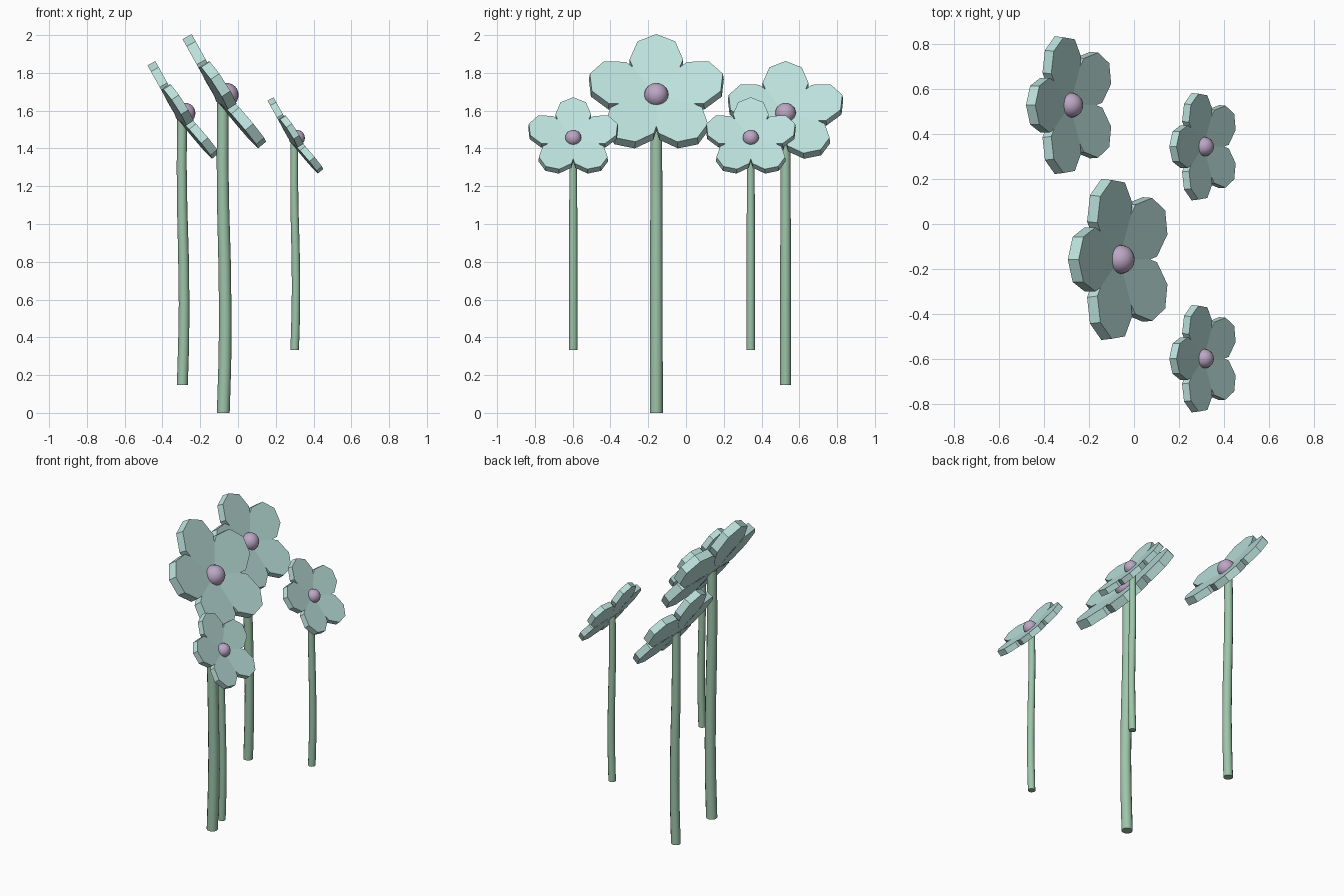
import bpy, bmesh, math
from mathutils import Vector

if "Cube" in bpy.data.objects:
    bpy.data.objects.remove(bpy.data.objects["Cube"])


def material(name, color):
    m = bpy.data.materials.new(name)
    m.diffuse_color = (*color, 1)
    m.use_nodes = True
    m.node_tree.nodes["Principled BSDF"].inputs["Base Color"].default_value = m.diffuse_color
    return m


PETAL = material("petal_teal", (0.50, 0.75, 0.71))
STEM = material("stem_green", (0.34, 0.56, 0.40))
CENTRE = material("centre_purple", (0.50, 0.38, 0.55))

TILT = math.radians(35)      # blossom faces +x, tilted upward
CUP = math.radians(6)        # petals lean forward
N = Vector((math.cos(TILT), 0, math.sin(TILT)))
U = Vector((-math.sin(TILT), 0, math.cos(TILT)))
V = Vector((0, 1, 0))
HEAD = Vector((-0.065, 0, 1.68))
THICK = 0.055

# Half outline of a petal (along, across), then mirrored
HALF = [(0.372, 0), (0.328, 0.10), (0.218, 0.142), (0.11, 0.10), (0, 0)]
OUTLINE = HALF + [(p, -q) for p, q in reversed(HALF[1:-1])]


def finish(bm, name, mat, origin, scale, smooth=False):
    bmesh.ops.recalc_face_normals(bm, faces=bm.faces)
    for f in bm.faces:
        f.smooth = smooth and len(f.verts) <= 4
    me = bpy.data.meshes.new(name)
    bm.to_mesh(me)
    bm.free()
    me.materials.append(mat)
    ob = bpy.data.objects.new(name, me)
    ob.location = origin
    ob.scale = (scale,) * 3
    bpy.context.collection.objects.link(ob)


def petals(origin, scale):
    bm = bmesh.new()
    for k in range(5):
        a = k * math.tau / 5
        d = U * math.cos(a) + V * math.sin(a)
        side = V * math.cos(a) - U * math.sin(a)
        along = d * math.cos(CUP) + N * math.sin(CUP)
        normal = N * math.cos(CUP) - d * math.sin(CUP)
        front = [bm.verts.new(HEAD + along * p + side * q) for p, q in OUTLINE]
        back = [bm.verts.new(v.co - normal * THICK) for v in front]
        bm.faces.new(front)
        bm.faces.new(back[::-1])
        n = len(front)
        for i in range(n):
            j = (i + 1) % n
            bm.faces.new((front[i], back[i], back[j], front[j]))
    finish(bm, "petals", PETAL, origin, scale)


def centre(origin, scale):
    bm = bmesh.new()
    bmesh.ops.create_uvsphere(bm, u_segments=20, v_segments=12, radius=0.064)
    bmesh.ops.translate(bm, verts=bm.verts, vec=HEAD + N * 0.005)
    finish(bm, "flower_centre", CENTRE, origin, scale, True)


def stem(origin, scale):
    # Gently bowed path: (x, z, radius)
    path = [(-0.078, 0, 0.034), (-0.070, 0.25, 0.034), (-0.067, 0.5, 0.033),
            (-0.071, 0.8, 0.033), (-0.079, 1.1, 0.032), (-0.082, 1.35, 0.031),
            (-0.080, 1.64, 0.030)]
    bm = bmesh.new()
    sides = 12
    rings = [[bm.verts.new((x + r * math.cos(i * math.tau / sides),
                            r * math.sin(i * math.tau / sides), z))
              for i in range(sides)] for x, z, r in path]
    for a, b in zip(rings, rings[1:]):
        for i in range(sides):
            j = (i + 1) % sides
            bm.faces.new((a[i], a[j], b[j], b[i]))
    bm.faces.new(rings[0][::-1])
    bm.faces.new(rings[-1])
    finish(bm, "stem", STEM, origin, scale, True)


# Four flowers: origin and size
for origin, scale in [((0, -0.157, 0), 1.0),
                      ((-0.228, 0.527, 0.148), 0.855),
                      ((0.352, -0.597, 0.333), 0.667),
                      ((0.352, 0.343, 0.333), 0.667)]:
    stem(origin, scale)
    petals(origin, scale)
    centre(origin, scale)
